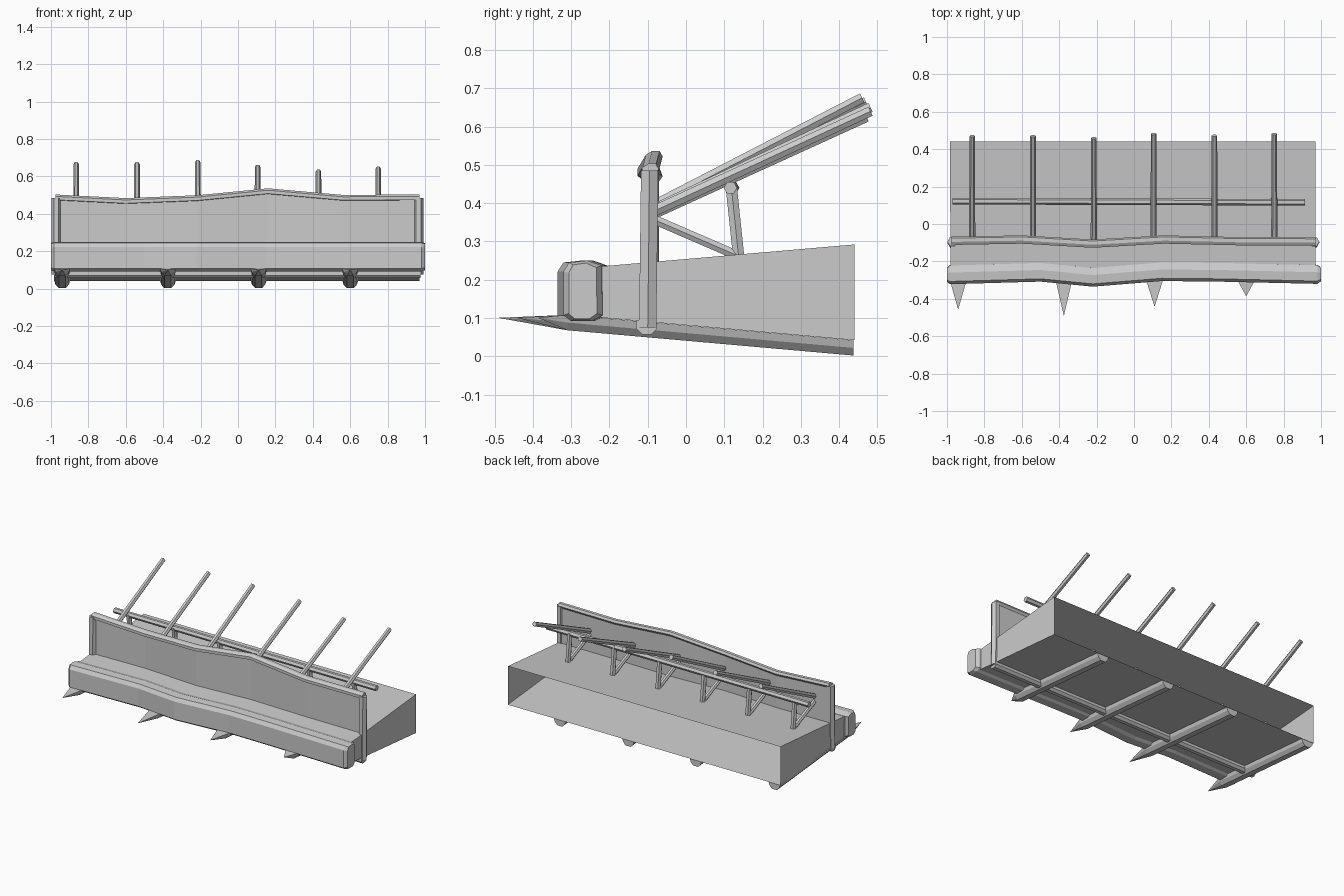
import bpy, bmesh, math
from mathutils import Vector

if "Cube" in bpy.data.objects:
    bpy.data.objects.remove(bpy.data.objects["Cube"])


def finish(name, bm):
    bmesh.ops.recalc_face_normals(bm, faces=bm.faces)
    me = bpy.data.meshes.new(name)
    bm.to_mesh(me)
    bm.free()
    ob = bpy.data.objects.new(name, me)
    bpy.context.collection.objects.link(ob)
    return ob


def loft(name, rings):
    """Bridge equal rings of points and cap both ends."""
    bm = bmesh.new()
    vs = [[bm.verts.new(p) for p in r] for r in rings]
    n = len(rings[0])
    for a, b in zip(vs, vs[1:]):
        for i in range(n):
            j = (i + 1) % n
            bm.faces.new((a[i], a[j], b[j], b[i]))
    bm.faces.new(vs[0])
    bm.faces.new(vs[-1])
    return finish(name, bm)


def pole(name, a, b, r, sides=6, taper=1.0):
    a, b = Vector(a), Vector(b)
    q = (b - a).to_track_quat('Z', 'Y')
    ring = lambda c, rad: [c + q @ Vector((rad * math.cos(t), rad * math.sin(t), 0))
                           for t in [2 * math.pi * i / sides for i in range(sides)]]
    return loft(name, [ring(a, r), ring(b, r * taper)])


def sweep_x(name, path, section):
    """Section of (y, z) offsets carried along a path of (x, y, z)."""
    return loft(name, [[(x, y + u, z + v) for u, v in section] for x, y, z in path])


# Wedge-shaped earth box, open at the back
y0, y1 = -0.29, 0.44
bm = bmesh.new()
f = [bm.verts.new(p) for p in [(-.98, y0, .107), (.97, y0, .107), (.97, y0, .229), (-.98, y0, .229)]]
b = [bm.verts.new(p) for p in [(-.985, y1, .042), (.97, y1, .042), (.97, y1, .292), (-.985, y1, .292)]]
bm.faces.new(f)
for i in range(4):
    j = (i + 1) % 4
    bm.faces.new((f[i], f[j], b[j], b[i]))
finish("base_box", bm)

# Bevelled front log with a wavy course and slightly pinched ends
sec = [(-.05, -.06), (-.05, .055), (-.035, .078), (.012, .083), (.05, .07),
       (.052, -.06), (.025, -.075), (-.03, -.075)]
wave = [(-.985, -.272), (-.5, -.258), (-.22, -.285), (.15, -.255), (.45, -.258), (.98, -.27)]
rings = [[(x, y + u, .167 + v) for u, v in sec] for x, y in wave]
for x, src, y in [(-1, 0, -.272), (1, -1, -.27)]:
    cap = [(x, y + u * .72, .167 + v * .92) for u, v in sec]
    rings = [cap] + rings if src == 0 else rings + [cap]
loft("front_log", rings)

# Wavy parapet wall with its top rail
crest = [(-.975, -.09, .487), (-.6, -.083, .468), (-.22, -.105, .483),
         (.16, -.083, .52), (.56, -.092, .485), (.97, -.093, .487)]
loft("parapet_wall", [[(x, y - .012, .225), (x, y + .012, .225),
                       (x, y + .012, z), (x, y - .012, z)] for x, y, z in crest])
sweep_x("parapet_rail", crest, [(-.022, -.012), (-.022, .006), (-.006, .016),
                                (.014, .016), (.022, .002), (.008, -.018)])

# End posts running down to the cross beam below the box
for side, x in (("left", -.972), ("right", .965)):
    pole("end_post_" + side, (x, -.1, .075), (x, -.095, .485), .026)
sweep_x("under_beam", [(-.985, -.103, .075), (.975, -.103, .075)],
        [(-.026, .02), (-.026, -.004), (-.012, -.018), (.012, -.018), (.026, -.004), (.026, .02)])

# Sharpened runners under the box
for i, (x, tip) in enumerate([(-.94, -.455), (-.375, -.488), (.11, -.44), (.6, -.385)]):
    def ring(y, z, s=1):
        return [(x + u * s, y, z + v * s) for u, v in
                [(-.042, .04), (-.036, .02), (-.018, 0), (.018, 0), (.036, .02), (.042, .04)]]
    loft(f"runner_{i}", [ring(.437, .002), ring(-.31, .068), ring(tip, .1, .02)])

# Slanted stakes, each with an upright and a brace
stakes = [(-.865, .47, .665), (-.54, .47, .665), (-.215, .46, .675),
          (.105, .482, .65), (.43, .472, .625), (.75, .482, .64)]
for i, (x, y, z) in enumerate(stakes):
    pole(f"stake_{i}", (x, -.08, .375 + (z - .625) * .4), (x, y, z), .0165, 6, .9)
    pole(f"stake_upright_{i}", (x, .138, .255), (x, .118, .445), .017)
    pole(f"stake_brace_{i}", (x, -.09, .36), (x, .13, .265), .014)

# Long rail carrying the stakes
pole("stake_rail", (-.97, .122, .44), (.915, .116, .44), .0175)
